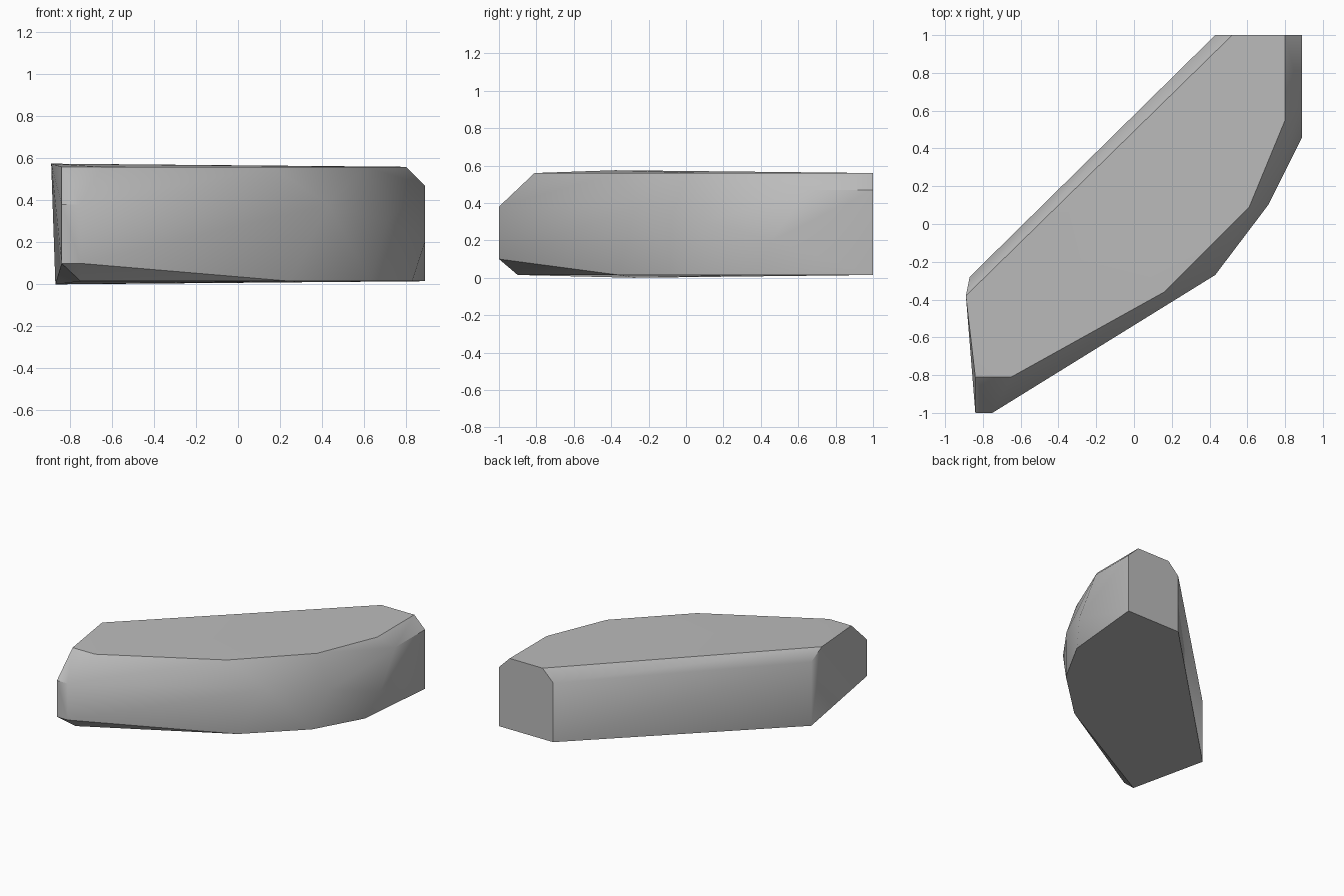
import bpy
import bmesh
from math import radians

# Remove the default object
default_cube = bpy.data.objects.get("Cube")
if default_cube:
    bpy.data.objects.remove(default_cube, do_unlink=True)


def make_material(name, colour):
    material = bpy.data.materials.new(name)
    material.use_nodes = True
    material.diffuse_color = colour
    shader = material.node_tree.nodes["Principled BSDF"]
    shader.inputs["Base Color"].default_value = colour
    return material


def at_height(outline, height):
    return [(x, y, height) for x, y in outline]


def hull_object(name, points, material):
    """Wrap a faceted solid around the given corner points."""
    bm = bmesh.new()
    for point in points:
        bm.verts.new(point)
    hull = bmesh.ops.convex_hull(bm, input=bm.verts[:])
    unused = {v for v in hull["geom_interior"] + hull["geom_unused"]
              if isinstance(v, bmesh.types.BMVert)}
    bmesh.ops.delete(bm, geom=list(unused), context="VERTS")
    bmesh.ops.dissolve_limit(bm, angle_limit=radians(1),
                             verts=bm.verts[:], edges=bm.edges[:])
    bmesh.ops.recalc_face_normals(bm, faces=bm.faces[:])
    mesh = bpy.data.meshes.new(name)
    bm.to_mesh(mesh)
    bm.free()
    mesh.materials.append(material)
    obj = bpy.data.objects.new(name, mesh)
    bpy.context.collection.objects.link(obj)
    return obj


# Flat top, from the left front corner round to the back
top_outline = [(-.84, -.81), (-.65, -.81), (.16, -.36), (.61, .09),
               (.8, .55), (.8, 1), (.52, 1)]
# Flat underside
base_outline = [(-.75, -.9), (.25, -.36), (.63, 0), (.83, .36),
                (.89, 1), (.43, 1)]
# Blunt nose at the front
nose_outline = [(-.84, -1), (-.75, -1)]
# Shoulder below the bevel at the back corner
shoulder_outline = [(.89, .64), (.89, 1), (.43, 1)]
# Bulges of the curved flank
flank_points = [(.43, -.27, .38), (.71, .1, .3), (.89, .46, .2)]
# Narrow end of the long straight wall
end_points = [(-.89, -.38, .575), (-.87, -.28, .49), (-.87, -.28, 0)]

corners = (at_height(top_outline, .56) + at_height(base_outline, .015)
           + at_height(nose_outline, .1) + at_height(nose_outline, .38)
           + at_height(shoulder_outline, .47) + flank_points + end_points)

stone_grey = make_material("stone grey", (.5, .5, .5, 1))
rock = hull_object("rock_slab", corners, stone_grey)

# Soft flank, crisp rim
bpy.ops.object.select_all(action="DESELECT")
rock.select_set(True)
bpy.context.view_layer.objects.active = rock
bpy.ops.object.shade_smooth_by_angle(angle=radians(40))
